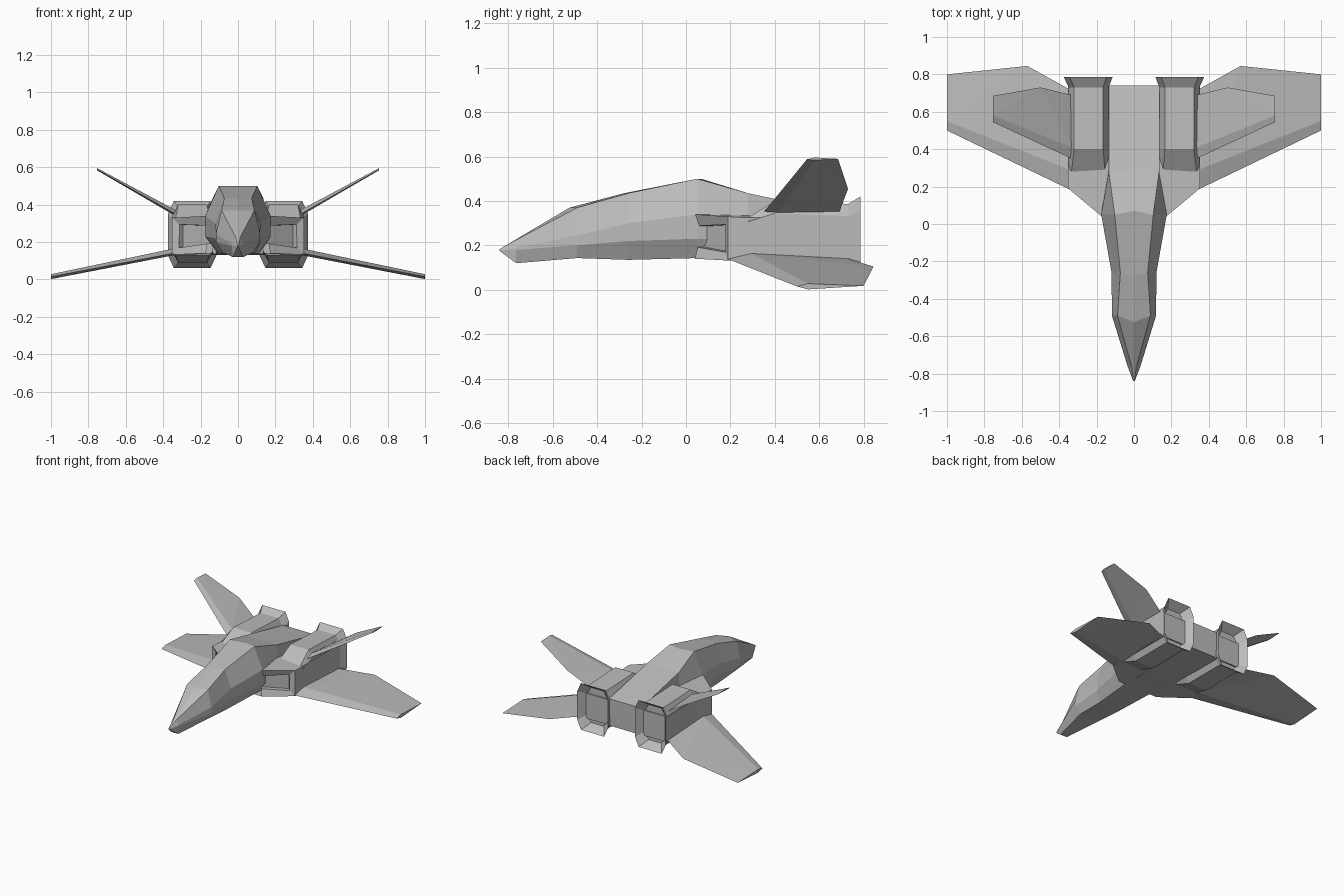
import bpy
import bmesh

cube = bpy.data.objects.get("Cube")
if cube:
    bpy.data.objects.remove(cube, do_unlink=True)

GREY = (0.5, 0.5, 0.5, 1.0)
hull_grey = bpy.data.materials.new("hull_grey")
hull_grey.use_nodes = True
hull_grey.diffuse_color = GREY
hull_grey.node_tree.nodes["Principled BSDF"].inputs["Base Color"].default_value = GREY


def finish(name, bm, mirror=False):
    """Turn a bmesh into a flat-shaded object, optionally mirrored across x."""
    bmesh.ops.remove_doubles(bm, verts=bm.verts, dist=0.0005)
    bmesh.ops.recalc_face_normals(bm, faces=bm.faces)
    mesh = bpy.data.meshes.new(name)
    bm.to_mesh(mesh)
    bm.free()
    mesh.materials.append(hull_grey)
    obj = bpy.data.objects.new(name, mesh)
    bpy.context.collection.objects.link(obj)
    if mirror:
        obj.modifiers.new("Mirror", "MIRROR").use_mirror_merge = False
    return obj


def loft(bm, rings):
    """Skin a list of equal-length closed rings and cap both ends."""
    loops = [[bm.verts.new(p) for p in ring] for ring in rings]
    count = len(loops[0])
    for a, b in zip(loops, loops[1:]):
        for i in range(count):
            j = (i + 1) % count
            bm.faces.new((a[i], a[j], b[j], b[i]))
    bm.faces.new(loops[0])
    bm.faces.new(loops[-1])
    return loops


# Fuselage: y, crest y, then half width and height of top, ridge, lower ridge, belly
stations = [
    (-0.84, -0.84, (0.003, 0.183), (0.004, 0.18), (0.004, 0.178), (0.003, 0.175)),
    (-0.765, -0.77, (0.012, 0.225), (0.032, 0.19), (0.033, 0.18), (0.028, 0.12)),
    (-0.49, -0.525, (0.088, 0.37), (0.118, 0.245), (0.118, 0.20), (0.08, 0.143)),
    (-0.26, -0.28, (0.073, 0.435), (0.12, 0.30), (0.12, 0.22), (0.09, 0.135)),
    (0.05, 0.07, (0.103, 0.50), (0.175, 0.34), (0.175, 0.23), (0.112, 0.143)),
    (0.28, 0.28, (0.135, 0.435), (0.137, 0.325), (0.137, 0.23), (0.115, 0.132)),
    (0.74, 0.74, (0.135, 0.338), (0.137, 0.32), (0.137, 0.23), (0.115, 0.132)),
]
rings = []
for y, crest_y, *half in stations:
    left = [(x, y, z) for x, z in half]
    right = [(-x, y, z) for x, z in reversed(half)]
    rings.append([(0, crest_y, half[0][1])] + left + right)
bm = bmesh.new()
loft(bm, rings)
finish("fuselage", bm)

# Engine housing with swept, recessed intakes
bm = bmesh.new()
plan = [(0.0, 0.04, 0.34), (0.172, 0.04, 0.34), (0.352, 0.19, 0.33),
        (0.352, 0.28, 0.325), (0.352, 0.735, 0.325), (0.0, 0.735, 0.325)]
top = [bm.verts.new(p) for p in plan]
bottom = [bm.verts.new((x, y, 0.14 if y < 0.1 else 0.132)) for x, y, z in plan]
bm.faces.new(top)
bm.faces.new(bottom)
for i in range(1, 5):
    face = bm.faces.new((top[i], top[i + 1], bottom[i + 1], bottom[i]))
    if i == 1:
        intake = face
bmesh.ops.recalc_face_normals(bm, faces=bm.faces)
bmesh.ops.inset_region(bm, faces=[intake], thickness=0.052, depth=-0.015)
bmesh.ops.inset_region(bm, faces=[intake], thickness=0.002, depth=-0.03)
finish("engine_housing", bm, mirror=True)


# Engine nacelles with flared, hollow nozzles
def chamfered(y, x0, x1, z0, z1, cx=0.03, cz=0.055):
    return [(x0 + cx, y, z0), (x1 - cx, y, z0), (x1, y, z0 + cz), (x1, y, z1 - cz),
            (x1 - cx, y, z1), (x0 + cx, y, z1), (x0, y, z1 - cz), (x0, y, z0 + cz)]


bm = bmesh.new()
loft(bm, [
    chamfered(0.28, 0.135, 0.354, 0.13, 0.326, 0.02, 0.02),
    chamfered(0.40, 0.135, 0.35, 0.09, 0.40),
    chamfered(0.73, 0.135, 0.35, 0.09, 0.387),
    chamfered(0.785, 0.115, 0.375, 0.06, 0.42, 0.032, 0.07),
    chamfered(0.725, 0.16, 0.33, 0.105, 0.375),
])
finish("engine_nacelles", bm, mirror=True)


def blade(name, outline, crest, thickness):
    """Thin swept surface: outline is root lead, tip lead, tip trail, kink, root trail;
    crest holds the two points where the leading bevel ends."""
    bm = bmesh.new()
    a, b, c, d, e = [bm.verts.new(p) for p in outline]
    sides = []
    for sign in (1, -1):
        r, t = [bm.verts.new((x, y, z + sign * h / 2))
                for (x, y, z), h in zip(crest, thickness)]
        bm.faces.new((a, b, t, r))
        bm.faces.new((r, t, d))
        bm.faces.new((t, c, d))
        bm.faces.new((r, d, e))
        sides.append((r, t))
    (r0, t0), (r1, t1) = sides
    for tri in ((b, t0, t1), (t0, c, t1), (a, r0, r1), (r0, e, r1)):
        bm.faces.new(tri)
    finish(name, bm, mirror=True)


# Drooping main wings
blade("wings",
      [(0.345, 0.185, 0.14), (1.0, 0.50, 0.015), (1.0, 0.80, 0.018),
       (0.57, 0.845, 0.105), (0.345, 0.72, 0.142)],
      [(0.345, 0.29, 0.147), (1.0, 0.55, 0.015)], (0.036, 0.026))

# Canted tail fins
blade("tail_fins",
      [(0.335, 0.35, 0.35), (0.755, 0.545, 0.588), (0.755, 0.685, 0.59),
       (0.50, 0.73, 0.455), (0.335, 0.69, 0.35)],
      [(0.335, 0.41, 0.356), (0.755, 0.58, 0.59)], (0.032, 0.012))
